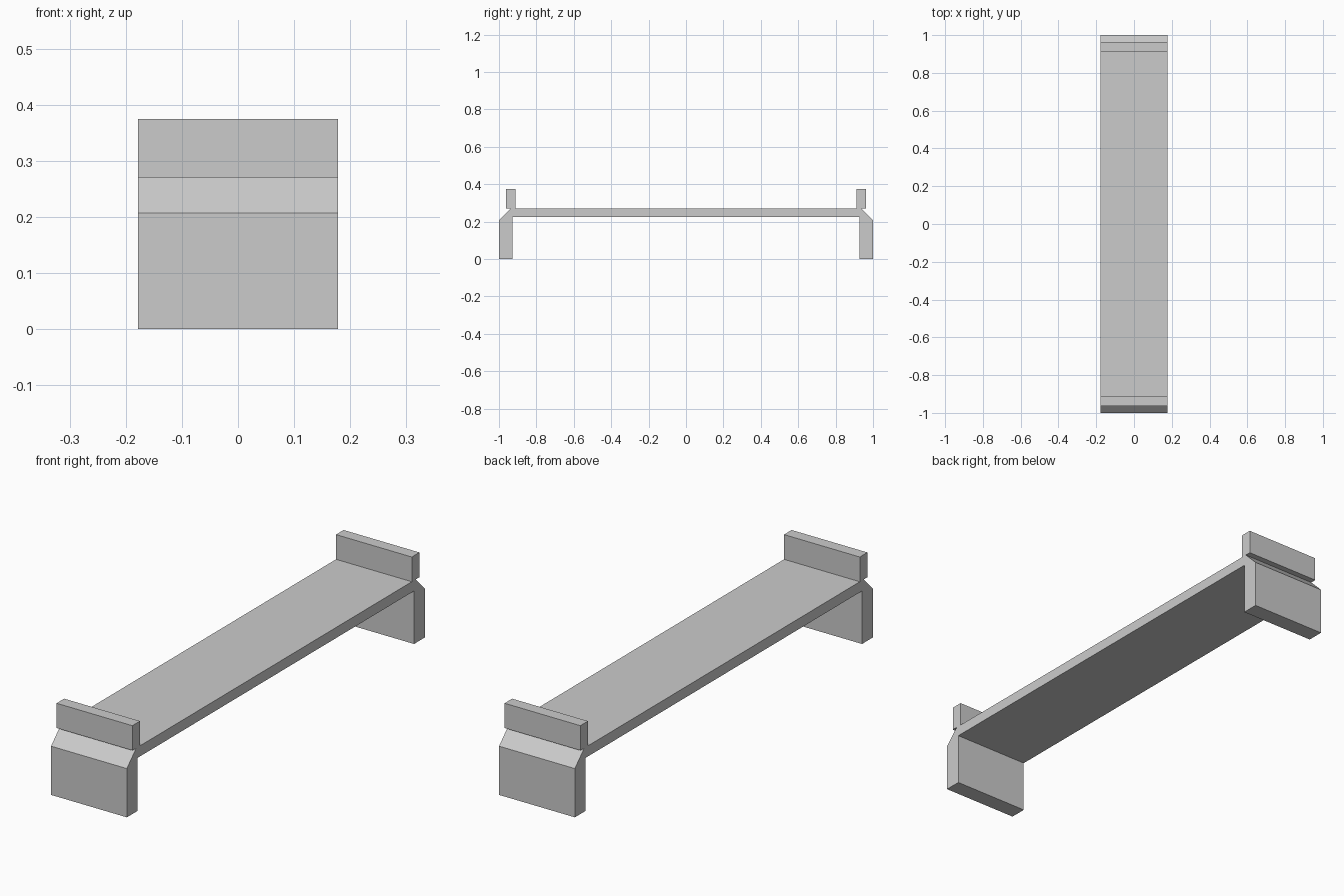
import bpy
import bmesh

HALF_WIDTH = 0.178

cube = bpy.data.objects.get("Cube")
if cube:
    bpy.data.objects.remove(cube, do_unlink=True)

grey = bpy.data.materials.new("light_grey")
grey.use_nodes = True
colour = (0.6, 0.6, 0.6, 1)
grey.diffuse_color = colour
grey.node_tree.nodes["Principled BSDF"].inputs["Base Color"].default_value = colour


def extrude_profile(name, profile):
    """Extrude a (y, z) outline across the full width."""
    bm = bmesh.new()
    face = bm.faces.new([bm.verts.new((-HALF_WIDTH, y, z)) for y, z in profile])
    result = bmesh.ops.extrude_face_region(bm, geom=[face])
    verts = [v for v in result["geom"] if isinstance(v, bmesh.types.BMVert)]
    bmesh.ops.translate(bm, verts=verts, vec=(2 * HALF_WIDTH, 0, 0))
    bmesh.ops.recalc_face_normals(bm, faces=bm.faces)
    mesh = bpy.data.meshes.new(name)
    bm.to_mesh(mesh)
    bm.free()
    mesh.materials.append(grey)
    obj = bpy.data.objects.new(name, mesh)
    bpy.context.collection.objects.link(obj)
    return obj


# Deck and legs: one outline, mirrored front to back
half = [(0.927, 0.225), (0.927, 0), (1, 0), (1, 0.207), (0.937, 0.27)]
outline = half + [(-y, z) for y, z in reversed(half)]
extrude_profile("deck_and_legs", outline)

# Upright end stops, overhanging the chamfered corners
for name, side in (("front_stop", -1), ("back_stop", 1)):
    inner, outer = side * 0.912, side * 0.963
    extrude_profile(name, [(inner, 0.27), (outer, 0.27),
                           (outer, 0.375), (inner, 0.375)])
